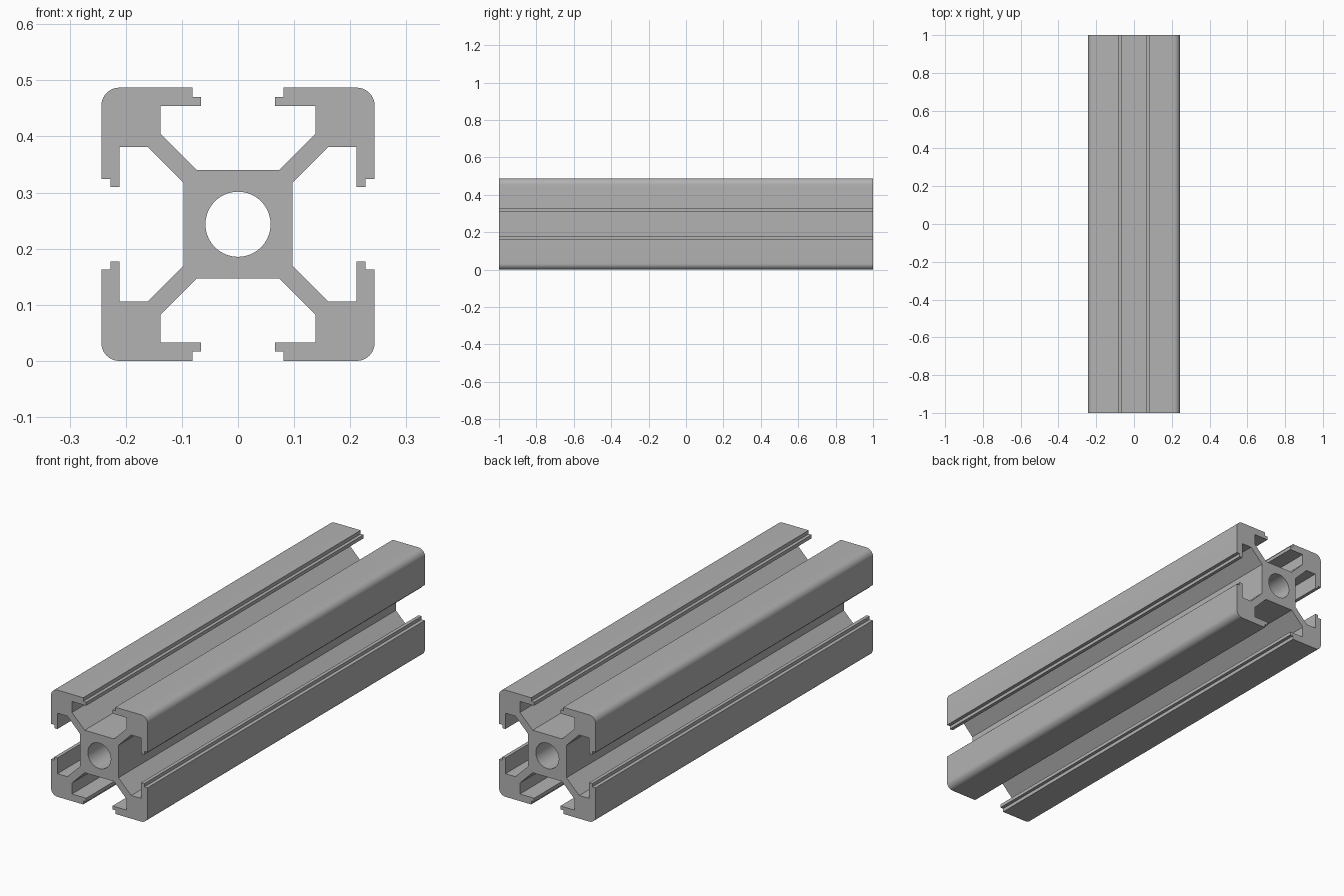
import bpy, bmesh, math
from mathutils import Vector

cube = bpy.data.objects.get("Cube")
if cube:
    bpy.data.objects.remove(cube, do_unlink=True)

HALF, LENGTH, CORNER, BORE = 0.2435, 2.0, 0.032, 0.058

metal = bpy.data.materials.new("aluminium_grey")
metal.use_nodes = True
grey = (0.45, 0.45, 0.45, 1)
metal.diffuse_color = grey
metal.node_tree.nodes["Principled BSDF"].inputs["Base Color"].default_value = grey


def arc(center, radius, steps):
    """Quarter circle from straight up to straight right."""
    angles = [math.pi / 2 * (1 - i / steps) for i in range(steps + 1)]
    return [(center + radius * math.cos(a), center + radius * math.sin(a)) for a in angles]


# Slot wall from the core out to the lip; the other half is its diagonal mirror
slot = [(0, 0.097), (0.074, 0.097), (0.138, 0.161), (0.138, 0.211),
        (0.066, 0.211), (0.066, 0.227), (0.081, 0.227), (0.081, HALF)]
outer = slot + arc(HALF - CORNER, CORNER, 10) + [(z, x) for x, z in reversed(slot)]
quarter = outer + arc(0, BORE, 16)[::-1]

# Four rotated quarters welded into the cross-section
bm = bmesh.new()
for turn in range(4):
    c, s = round(math.cos(turn * math.pi / 2)), round(math.sin(turn * math.pi / 2))
    bm.faces.new([bm.verts.new((c * x - s * z, -LENGTH / 2, s * x + c * z + HALF))
                  for x, z in quarter])
bmesh.ops.remove_doubles(bm, verts=bm.verts, dist=0.0001)

# Extrude along the length
swept = bmesh.ops.extrude_face_region(bm, geom=bm.faces[:], use_keep_orig=True)
bmesh.ops.translate(bm, vec=Vector((0, LENGTH, 0)),
                    verts=[g for g in swept["geom"] if isinstance(g, bmesh.types.BMVert)])
bmesh.ops.recalc_face_normals(bm, faces=bm.faces)

mesh = bpy.data.meshes.new("slotted_rail")
bm.to_mesh(mesh)
bm.free()
mesh.materials.append(metal)
rail = bpy.data.objects.new("slotted_rail", mesh)
bpy.context.collection.objects.link(rail)

# Smooth corners and bore, crisp edges elsewhere
bpy.ops.object.select_all(action="DESELECT")
rail.select_set(True)
bpy.context.view_layer.objects.active = rail
bpy.ops.object.shade_smooth_by_angle(angle=math.radians(30))
